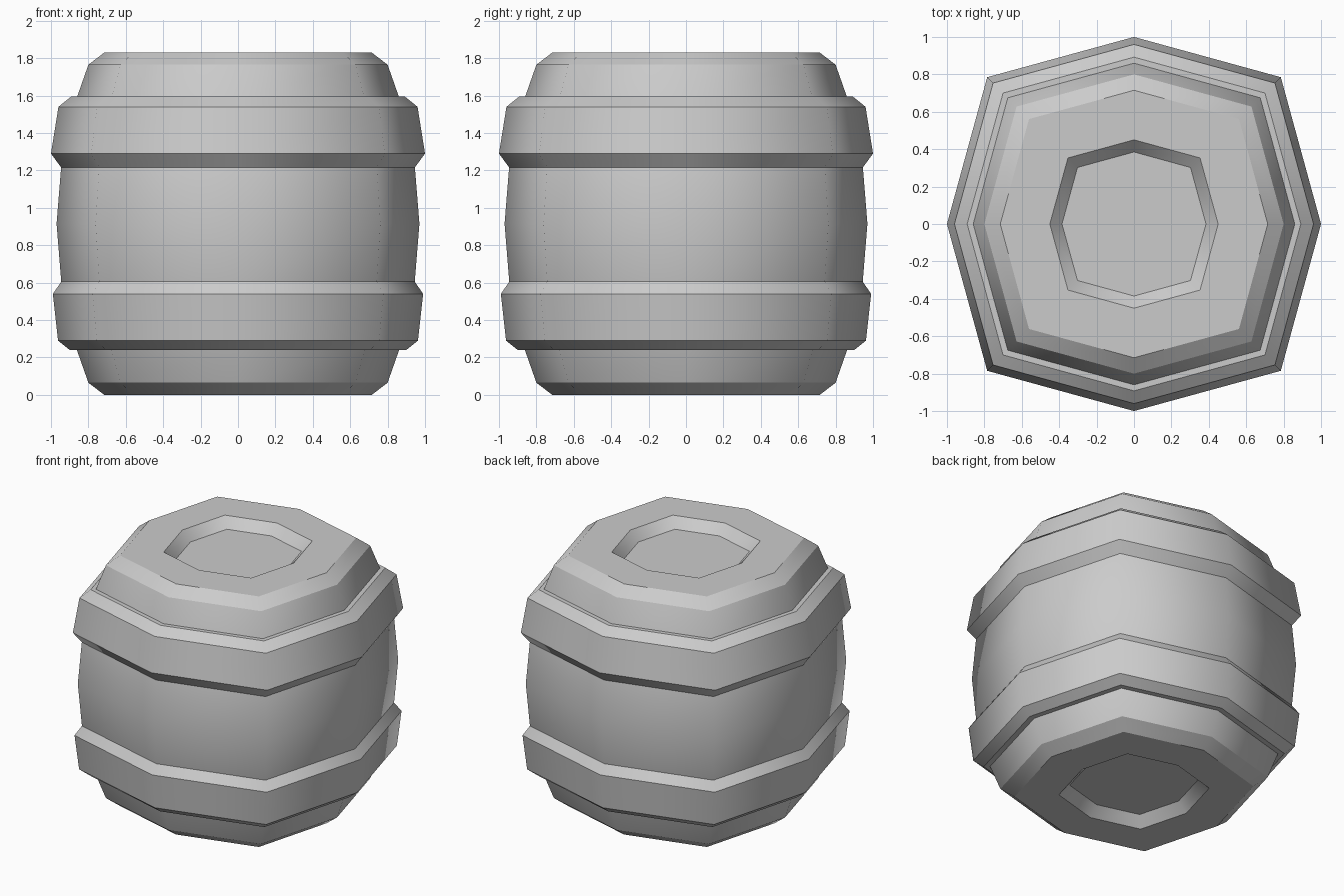
import bpy
import bmesh
import math

cube = bpy.data.objects.get("Cube")
if cube:
    bpy.data.objects.remove(cube, do_unlink=True)

SIDES = 8
HEIGHT = 1.83
CORNER = 1.11  # diagonal corners reach further out than those on the axes

grey = bpy.data.materials.new("plain_grey")
grey.use_nodes = True
grey.diffuse_color = (0.6, 0.6, 0.6, 1)
grey.node_tree.nodes["Principled BSDF"].inputs["Base Color"].default_value = (0.6, 0.6, 0.6, 1)


def lathe(name, profile, closed=False, soft=()):
    """Sweep (radius, z) points round the squarish octagon; rings in soft stay smooth."""
    bm = bmesh.new()
    rings = []
    for r, z in profile:
        ring = []
        for i in range(SIDES):
            a = math.tau * i / SIDES
            d = r * (CORNER if i % 2 else 1)
            ring.append(bm.verts.new((d * math.cos(a), d * math.sin(a), z)))
        rings.append(ring)
    pairs = list(zip(rings, rings[1:]))
    if closed:
        pairs.append((rings[-1], rings[0]))
    else:
        bm.faces.new(rings[0])
        bm.faces.new(rings[-1])
    for low, high in pairs:
        for i in range(SIDES):
            j = (i + 1) % SIDES
            bm.faces.new((low[i], low[j], high[j], high[i]))
    bmesh.ops.recalc_face_normals(bm, faces=bm.faces)
    for f in bm.faces:
        f.smooth = True
    for k, ring in enumerate(rings):
        for i in range(SIDES):
            edge = bm.edges.get((ring[i], ring[(i + 1) % SIDES]))
            edge.smooth = k in soft
    mesh = bpy.data.meshes.new(name)
    bm.to_mesh(mesh)
    bm.free()
    mesh.materials.append(grey)
    obj = bpy.data.objects.new(name, mesh)
    bpy.context.collection.objects.link(obj)
    return obj


# Bulging body with a bevelled rim and a recess in each end
half = [(0.385, 0.07), (0.45, 0), (0.715, 0), (0.8, 0.065),
        (0.865, 0.25), (0.945, 0.605)]
body = half + [(0.97, HEIGHT / 2)] + [(r, HEIGHT - z) for r, z in reversed(half)]
lathe("barrel_body", body, soft=range(4, 9))

# Bevelled hoops
lathe("upper_hoop", [(0.84, 1.215), (0.945, 1.215), (1.0, 1.29), (0.96, 1.54),
                     (0.892, 1.595), (0.84, 1.595)], closed=True)
lathe("lower_hoop", [(0.84, 0.24), (0.9, 0.24), (0.962, 0.29), (0.99, 0.54),
                     (0.945, 0.605), (0.84, 0.605)], closed=True)
